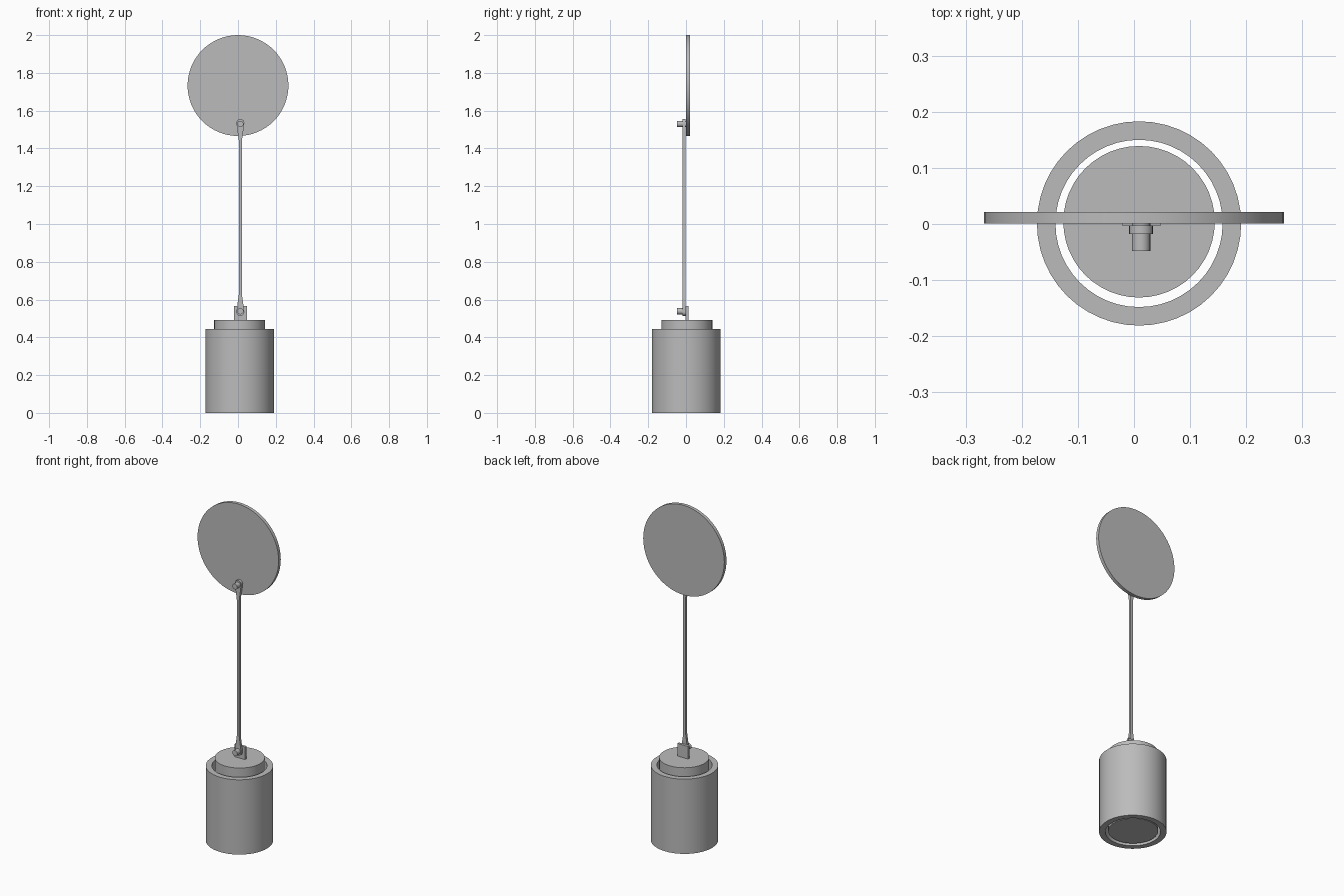
import bpy
import bmesh
from math import pi, sin, cos
from mathutils import Vector

cube = bpy.data.objects.get("Cube")
if cube:
    bpy.data.objects.remove(cube, do_unlink=True)

grey = bpy.data.materials.new("plain_grey")
grey.use_nodes = True
grey.diffuse_color = (0.5, 0.5, 0.5, 1)
grey.node_tree.nodes["Principled BSDF"].inputs["Base Color"].default_value = grey.diffuse_color


def prism(name, outline, axis, start, end, hole=None):
    """Extrude a 2D outline along z or y; an equal-length hole outline makes a tube."""
    def point(p, t):
        return Vector((p[0], p[1], t)) if axis == "z" else Vector((p[0], t, p[1]))
    bm = bmesh.new()
    n = len(outline)
    rings = [[bm.verts.new(point(p, t)) for p in loop]
             for loop in ([outline, hole] if hole else [outline])
             for t in (start, end)]
    if hole:
        order = [rings[0], rings[1], rings[3], rings[2]]
        pairs = zip(order, order[1:] + order[:1])
    else:
        pairs = [rings]
        for ring in rings:
            bm.faces.new(ring)
    for a, b in pairs:
        for i in range(n):
            j = (i + 1) % n
            bm.faces.new((a[i], a[j], b[j], b[i]))
    bmesh.ops.recalc_face_normals(bm, faces=bm.faces)
    mesh = bpy.data.meshes.new(name)
    bm.to_mesh(mesh)
    bm.free()
    mesh.materials.append(grey)
    obj = bpy.data.objects.new(name, mesh)
    bpy.context.collection.objects.link(obj)
    bpy.ops.object.select_all(action="DESELECT")
    obj.select_set(True)
    bpy.context.view_layer.objects.active = obj
    bpy.ops.object.shade_smooth_by_angle(angle=pi / 6)
    return obj


def arc(cx, cy, r, n=48, a0=0.0, a1=2 * pi, closed=True):
    steps = n if closed else n - 1
    return [(cx + r * cos(a0 + (a1 - a0) * i / steps),
             cy + r * sin(a0 + (a1 - a0) * i / steps)) for i in range(n)]


AXIS = 0.009
ROD_X = 0.0125
LOW, HIGH = 0.538, 1.53

# Cylinder sleeve with the piston sliding inside it
prism("cylinder_sleeve", arc(AXIS, 0.001, 0.182), "z", 0, 0.445,
      hole=arc(AXIS, 0.001, 0.149))
prism("piston", arc(AXIS, 0.004, 0.135), "z", 0.005, 0.492)

# Mounting lug on the piston
prism("piston_lug", [(-0.021, 0.49), (0.048, 0.49), (0.048, 0.567), (-0.021, 0.567)],
      "y", -0.003, 0.012)

# Flywheel disc
prism("crank_disc", arc(0, 1.733, 0.267, 64), "y", 0.001, 0.021)

# Connecting rod: rounded eyes tapering into a slim shank
EYE, SHANK, TAPER = 0.021, 0.008, 0.09
rod = arc(ROD_X, HIGH + 0.005, EYE, 13, 0, pi, False)
rod += [(ROD_X - SHANK, HIGH - TAPER), (ROD_X - SHANK, LOW + TAPER)]
rod += arc(ROD_X, LOW - 0.004, EYE, 13, pi, 2 * pi, False)
rod += [(ROD_X + SHANK, LOW + TAPER), (ROD_X + SHANK, HIGH - TAPER)]
prism("connecting_rod", rod, "y", -0.018, -0.003)

# Pins through both rod eyes
for label, z in (("piston_pin", LOW), ("crank_pin", HIGH)):
    prism(label, arc(ROD_X, z, 0.0165, 24), "y", -0.048, 0.005)
